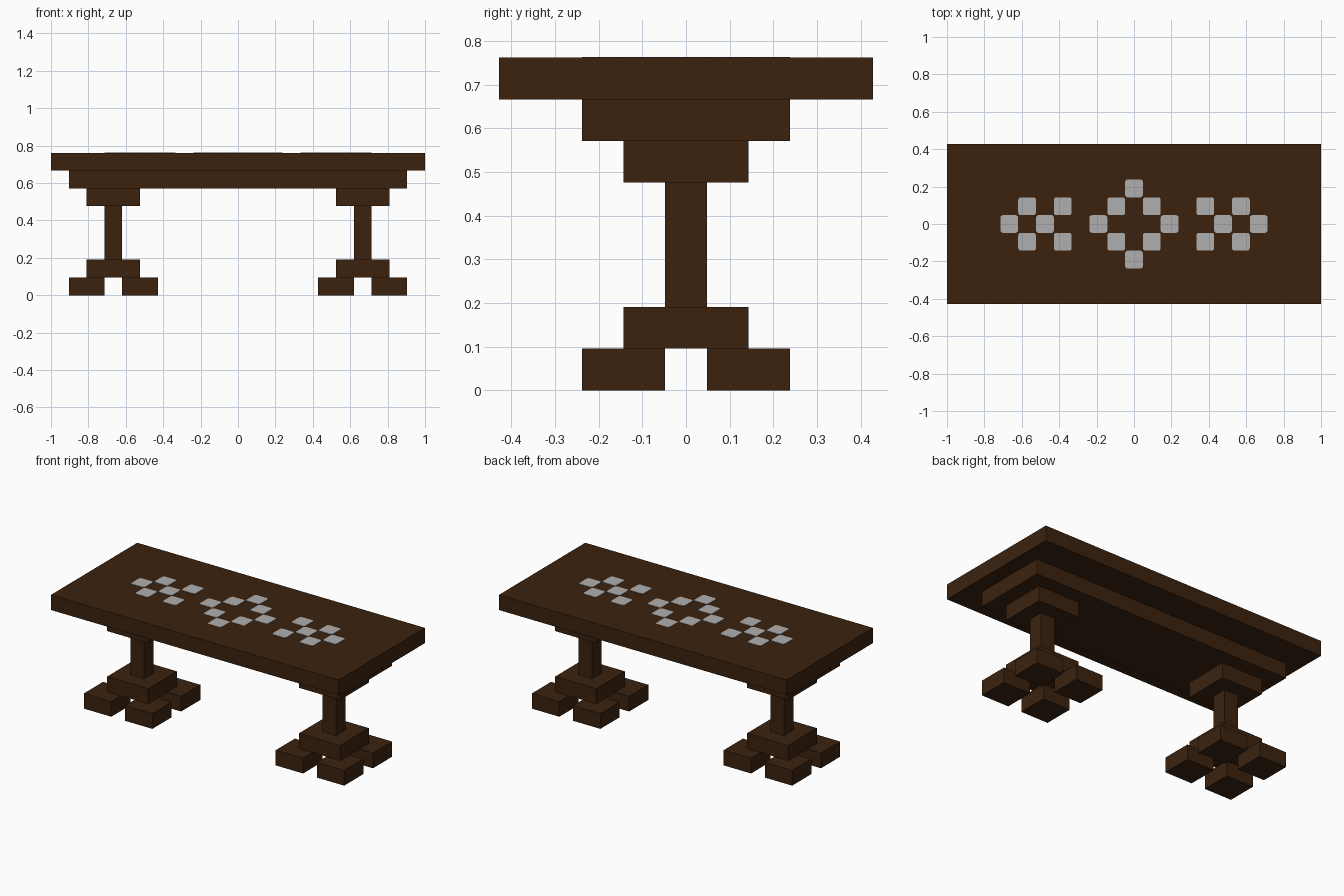
import bpy, bmesh

if "Cube" in bpy.data.objects:
    bpy.data.objects.remove(bpy.data.objects["Cube"])

U = 2 / 21  # one block of the grid the table is built on


def material(name, rgb):
    m = bpy.data.materials.new(name)
    m.diffuse_color = (*rgb, 1)
    m.use_nodes = True
    m.node_tree.nodes["Principled BSDF"].inputs["Base Color"].default_value = m.diffuse_color
    return m


WOOD = material("dark wood", (0.045, 0.0165, 0.0048))
INLAY = material("grey inlay", (0.43, 0.43, 0.43))


def finish(name, bm, mat):
    mesh = bpy.data.meshes.new(name)
    bm.to_mesh(mesh)
    bm.free()
    mesh.materials.append(mat)
    ob = bpy.data.objects.new(name, mesh)
    bpy.context.collection.objects.link(ob)
    return ob


def add_box(bm, x, y, z):
    """Box from (min, max) ranges given in blocks."""
    verts = bmesh.ops.create_cube(bm, size=1)["verts"]
    for v in verts:
        for i, (a, b) in enumerate((x, y, z)):
            v.co[i] = U * ((a + b) / 2 + v.co[i] * (b - a))
    return verts


def box(name, x, y, z, mat=WOOD):
    bm = bmesh.new()
    add_box(bm, x, y, z)
    return finish(name, bm, mat)


# Table top and the apron below it
box("table_top", (-10.5, 10.5), (-4.5, 4.5), (7, 8))
box("apron", (-9.5, 9.5), (-2.5, 2.5), (6, 7))

# Two pedestals: capital, column, base and four corner feet
for side, c in (("left", -7), ("right", 7)):
    wide = (c - 1.5, c + 1.5)
    box(side + "_capital", wide, (-1.5, 1.5), (5, 6))
    box(side + "_column", (c - 0.5, c + 0.5), (-0.5, 0.5), (2, 5))
    box(side + "_base", wide, (-1.5, 1.5), (1, 2))
    for sx in (-1.5, 1.5):
        for sy in (-1.5, 1.5):
            name = f"{side}_{'front' if sy < 0 else 'back'}_{'outer' if sx * c > 0 else 'inner'}_foot"
            box(name, (c + sx - 1, c + sx + 1), (sy - 1, sy + 1), (0, 1))

# Inlay tiles: a central diamond ring and a mirrored fishbone on each side
ring = [(x, y) for x in range(-2, 3) for y in range(-2, 3) if abs(x) + abs(y) == 2]
bones = [(s * x, y) for s in (-1, 1)
         for x, y in ((4, 1), (4, -1), (5, 0), (6, 1), (6, -1), (7, 0))]
for name, cells in (("diamond_inlay", ring), ("side_inlay", bones)):
    bm = bmesh.new()
    for x, y in cells:
        add_box(bm, (x - 0.5, x + 0.5), (y - 0.5, y + 0.5), (7.98, 8.02))
    # Round the tile corners in plan
    upright = [e for e in bm.edges if abs(e.verts[0].co.z - e.verts[1].co.z) > 1e-4]
    bmesh.ops.bevel(bm, geom=upright, offset=0.014, segments=3,
                    profile=0.5, affect='EDGES')
    finish(name, bm, INLAY)
